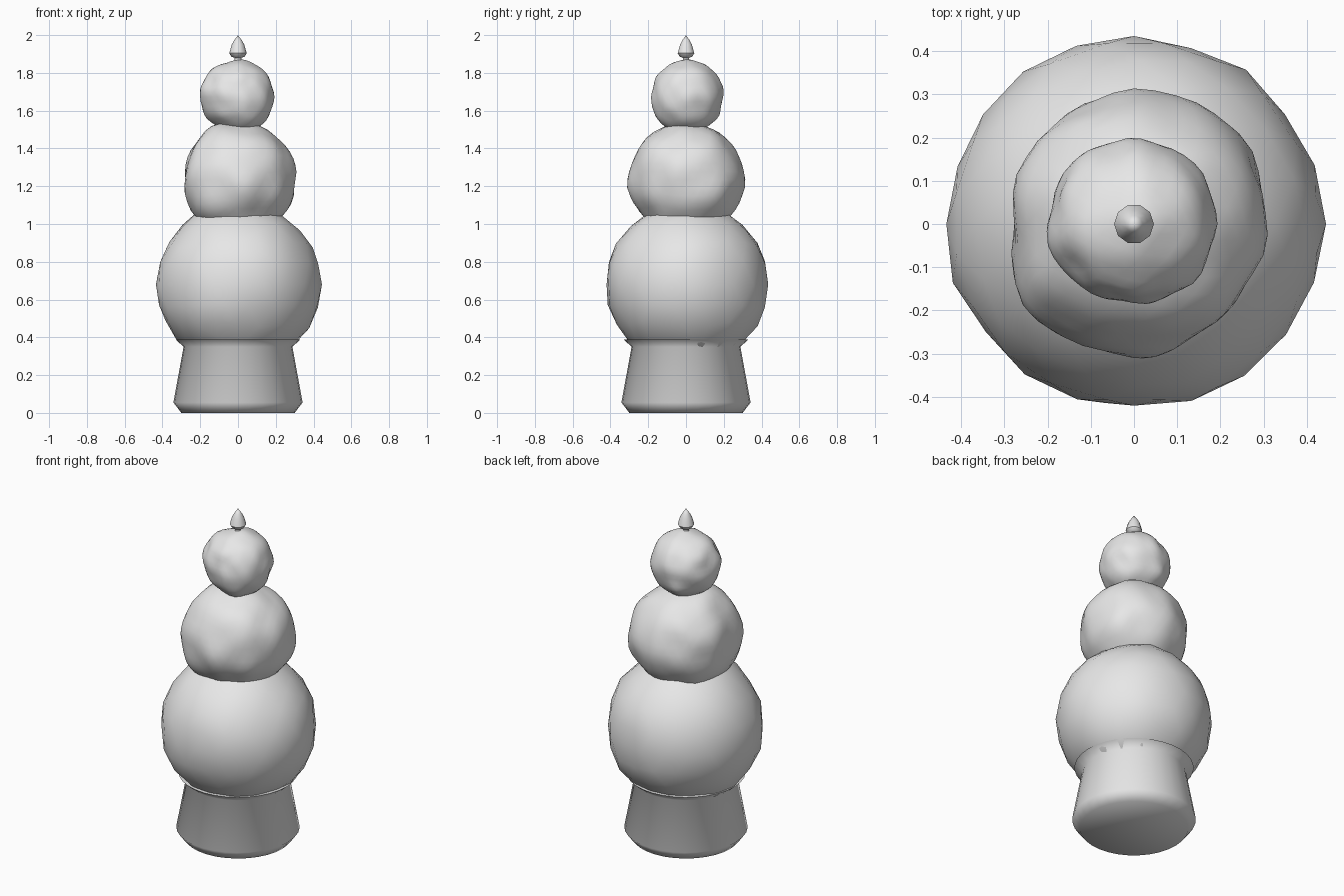
import bpy, bmesh, math
from mathutils import Vector, noise

cube = bpy.data.objects.get("Cube")
if cube:
    bpy.data.objects.remove(cube, do_unlink=True)

grey = bpy.data.materials.new("pale_grey")
grey.use_nodes = True
grey.diffuse_color = (0.8, 0.8, 0.8, 1)
grey.node_tree.nodes["Principled BSDF"].inputs["Base Color"].default_value = grey.diffuse_color


def finish(name, bm, angle):
    bmesh.ops.recalc_face_normals(bm, faces=bm.faces)
    mesh = bpy.data.meshes.new(name)
    bm.to_mesh(mesh)
    bm.free()
    mesh.materials.append(grey)
    mesh.shade_smooth()
    mesh.set_sharp_from_angle(angle=math.radians(angle))
    obj = bpy.data.objects.new(name, mesh)
    bpy.context.collection.objects.link(obj)
    return obj


def lathe(name, profile, sides, angle):
    """Spin a radius/height profile around the vertical axis."""
    bm = bmesh.new()
    verts = [bm.verts.new((r, 0, z)) for r, z in profile]
    edges = [bm.edges.new(pair) for pair in zip(verts, verts[1:])]
    bmesh.ops.spin(bm, geom=verts + edges, cent=(0, 0, 0), axis=(0, 0, 1),
                   angle=math.tau, steps=sides, use_duplicate=False)
    bmesh.ops.remove_doubles(bm, verts=bm.verts, dist=0.0005)
    return finish(name, bm, angle)


def clipped_ball(name, height, radius, girth, detail, lump, seed):
    """Uneven foliage ball; girth lists eight radii anticlockwise from +x."""
    bm = bmesh.new()
    bmesh.ops.create_icosphere(bm, subdivisions=detail, radius=1)
    for v in bm.verts:
        d = v.co.normalized()
        turn = (math.atan2(d.y, d.x) / math.tau % 1) * len(girth)
        i, f = int(turn) % len(girth), turn % 1
        f = f * f * (3 - 2 * f)
        around = girth[i] * (1 - f) + girth[(i + 1) % len(girth)] * f
        level = d.x * d.x + d.y * d.y
        r = radius + (around - radius) * level
        r += lump * noise.noise(d * 2.2 + Vector((seed, seed, seed)))
        v.co = d * r + Vector((0, 0, height))
    return finish(name, bm, 180)


# Flared planter with a turned-out lip
lathe("planter", [(0, 0), (0.3, 0), (0.342, 0.055), (0.288, 0.35),
                  (0.33, 0.388), (0.28, 0.388)], 32, 80)

# Three stacked foliage balls
clipped_ball("lower_foliage", 0.68, 0.435,
             [0.435, 0.437, 0.435, 0.432, 0.435, 0.43, 0.43, 0.432], 3, 0.016, 3.3)
clipped_ball("middle_foliage", 1.235, 0.307,
             [0.31, 0.32, 0.305, 0.297, 0.292, 0.32, 0.3, 0.298], 4, 0.02, 7.7)
clipped_ball("upper_foliage", 1.673, 0.195,
             [0.19, 0.19, 0.2, 0.198, 0.2, 0.188, 0.181, 0.19], 4, 0.013, 5.1)

# Pointed bud finial
lathe("finial", [(0.018, 1.85), (0.018, 1.88), (0.035, 1.886), (0.046, 1.904),
                 (0.033, 1.95), (0.02, 1.973), (0, 2)], 10, 40)
